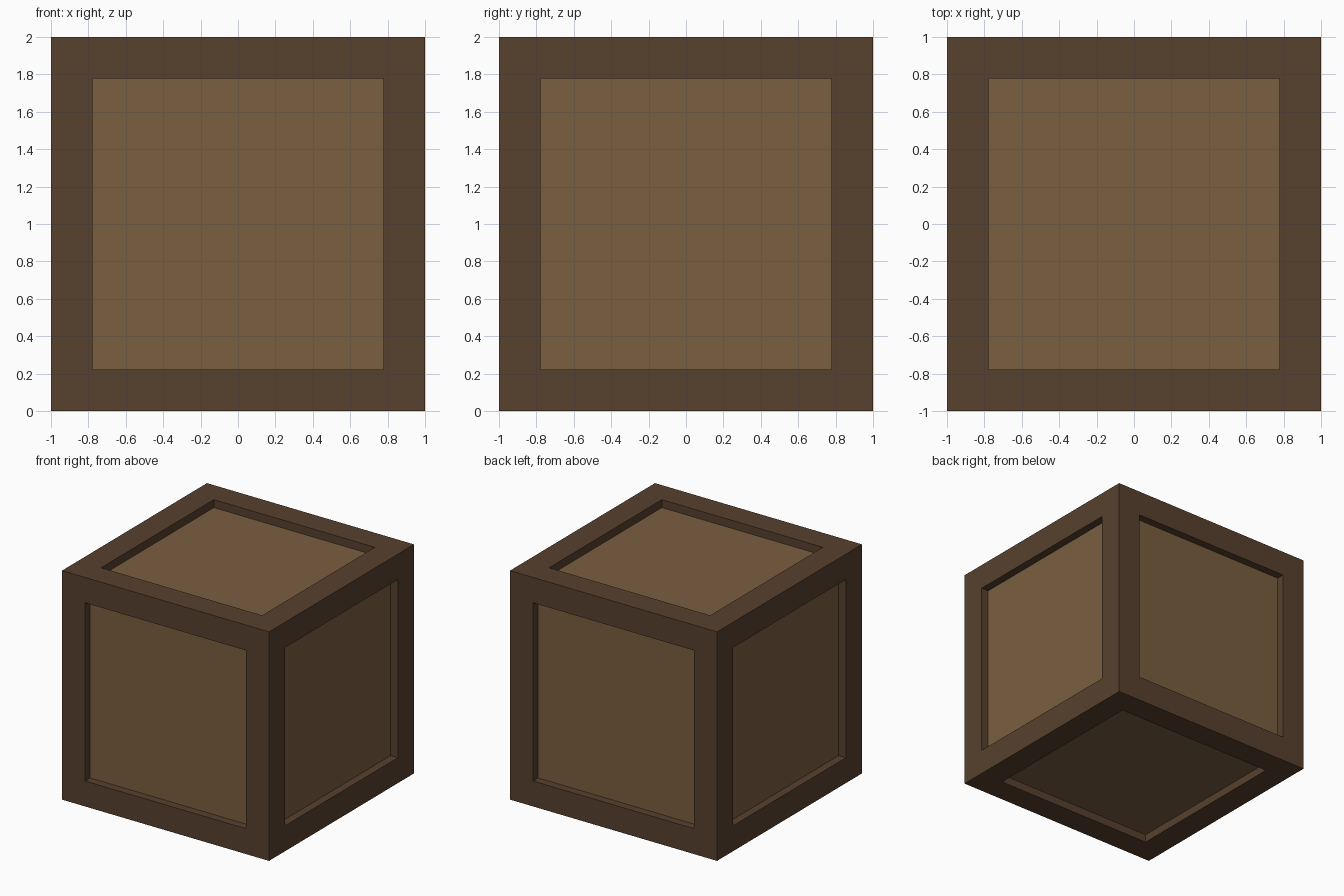
import bpy
import bmesh
from mathutils import Matrix

if "Cube" in bpy.data.objects:
    bpy.data.objects.remove(bpy.data.objects["Cube"])

SIZE = 2.0      # outer edge length
BORDER = 0.222  # width of the frame boards
RECESS = 0.07   # depth of the sunken panels


def material(name, color):
    mat = bpy.data.materials.new(name)
    mat.diffuse_color = (*color, 1.0)
    mat.use_nodes = True
    mat.node_tree.nodes["Principled BSDF"].inputs["Base Color"].default_value = mat.diffuse_color
    return mat


# Solid crate body
bm = bmesh.new()
bmesh.ops.create_cube(bm, size=SIZE, matrix=Matrix.Translation((0, 0, SIZE / 2)))
panels = list(bm.faces)

# Frame border on each side, then straight-walled recess
bmesh.ops.inset_individual(bm, faces=panels, thickness=BORDER, use_even_offset=True)
bmesh.ops.inset_individual(bm, faces=panels, thickness=0.0, depth=-RECESS)

# Lighter wood on the sunken panels
for face in panels:
    face.material_index = 1

mesh = bpy.data.meshes.new("crate")
bm.to_mesh(mesh)
bm.free()
mesh.materials.append(material("dark_wood_frame", (0.095, 0.053, 0.027)))
mesh.materials.append(material("light_wood_panel", (0.195, 0.112, 0.051)))

crate = bpy.data.objects.new("crate", mesh)
bpy.context.collection.objects.link(crate)
